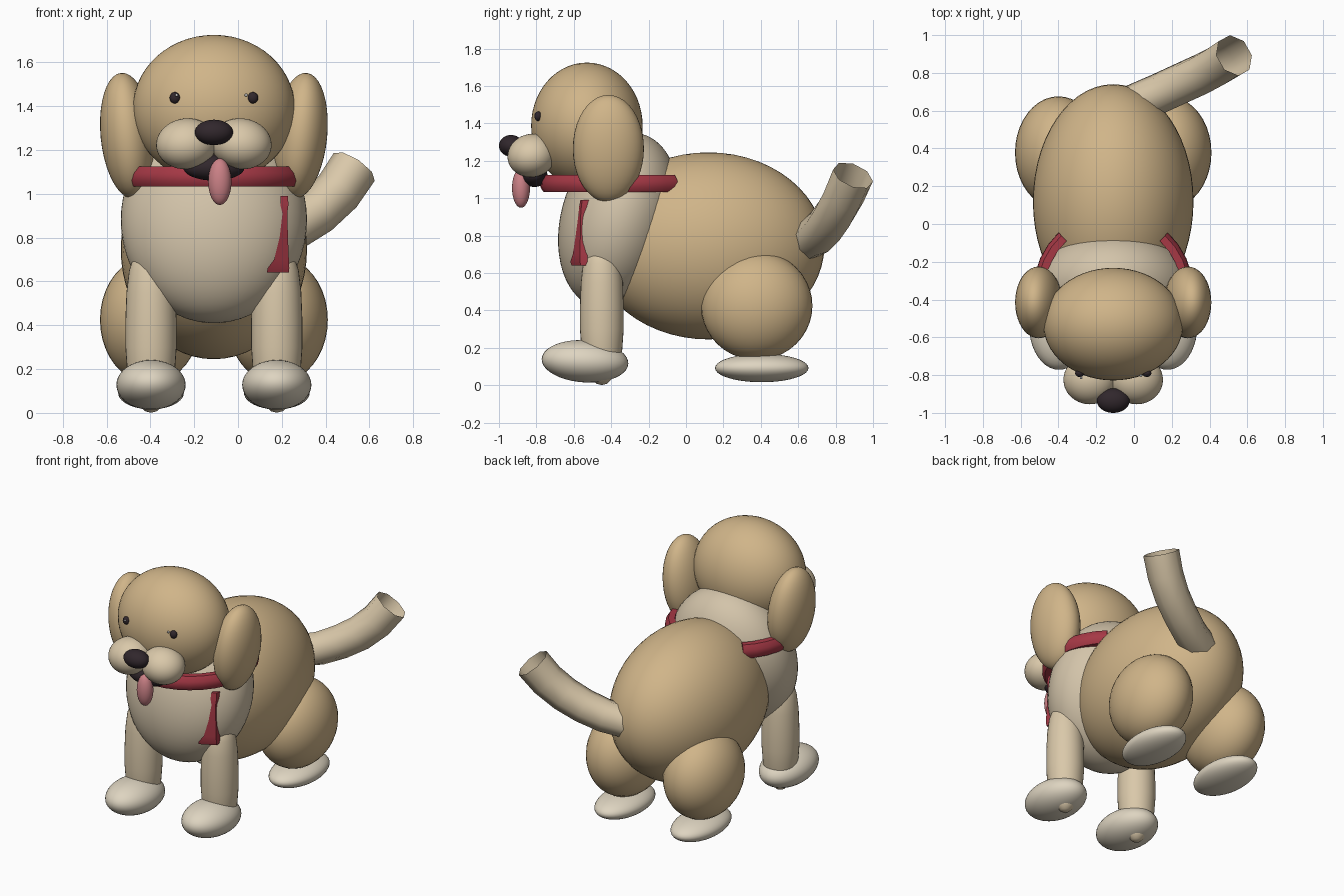
import bpy, bmesh, math
from mathutils import Vector, Matrix, Euler

if "Cube" in bpy.data.objects:
    bpy.data.objects.remove(bpy.data.objects["Cube"])

CX = -0.11  # symmetry plane of the body (the tail sticks out to +x)


def material(name, r, g, b):
    m = bpy.data.materials.new(name)
    m.diffuse_color = (r, g, b, 1)
    m.use_nodes = True
    m.node_tree.nodes["Principled BSDF"].inputs["Base Color"].default_value = m.diffuse_color
    return m


TAN = material("tan", 0.63, 0.46, 0.25)
CREAM = material("cream", 0.70, 0.58, 0.40)
CHEST = material("chest_cream", 0.65, 0.55, 0.40)
PAW = material("paw_cream", 0.73, 0.66, 0.53)
RED = material("red", 0.38, 0.04, 0.06)
DARK = material("dark", 0.03, 0.02, 0.025)
PINK = material("pink", 0.60, 0.22, 0.24)
WHITE = material("white", 0.9, 0.9, 0.9)


def finish(name, bm, mat, smooth=True):
    bmesh.ops.recalc_face_normals(bm, faces=bm.faces)
    for f in bm.faces:
        f.smooth = smooth
    me = bpy.data.meshes.new(name)
    bm.to_mesh(me)
    bm.free()
    me.materials.append(mat)
    ob = bpy.data.objects.new(name, me)
    bpy.context.collection.objects.link(ob)
    return ob


def ball(name, mat, loc, size, rot=(0, 0, 0), seg=40):
    bm = bmesh.new()
    bmesh.ops.create_uvsphere(bm, u_segments=seg, v_segments=seg // 2, radius=1)
    mtx = Matrix.LocRotScale(Vector((CX + loc[0], loc[1], loc[2])), Euler(rot), Vector(size))
    bmesh.ops.transform(bm, matrix=mtx, verts=bm.verts)
    return finish(name, bm, mat)


def rings(name, mat, sections, smooth=True, caps=False):
    """Skin a list of equal-length point rings."""
    bm = bmesh.new()
    rows = [[bm.verts.new(p) for p in s] for s in sections]
    n = len(rows[0])
    for a, b in zip(rows, rows[1:]):
        for i in range(n):
            j = (i + 1) % n
            bm.faces.new((a[i], a[j], b[j], b[i]))
    if caps:
        bm.faces.new(rows[0])
        bm.faces.new(rows[-1])
    return finish(name, bm, mat, smooth)


# Body, chest and head
ball("body", TAN, (0, 0.12, 0.745), (0.425, 0.62, 0.50), seg=56)
ball("chest", CHEST, (0, -0.36, 0.88), (0.425, 0.31, 0.48), (math.radians(-15), 0, 0), seg=56)
ball("head", TAN, (0, -0.53, 1.388), (0.37, 0.298, 0.337), seg=56)

# Face
ball("nose", DARK, (0, -0.935, 1.28), (0.087, 0.065, 0.058))
ball("mouth", DARK, (0, -0.81, 1.12), (0.14, 0.07, 0.06))
ball("tongue", PINK, (0.027, -0.882, 1.055), (0.053, 0.048, 0.106))
ball("eye_highlight_left", WHITE, (-0.170, -0.815, 1.45), (0.007, 0.007, 0.007), seg=12)
ball("eye_highlight_right", WHITE, (0.147, -0.803, 1.45), (0.007, 0.007, 0.007), seg=12)

# Leg profile: height, radius
LEG = [(0.002, 0.005), (0.008, 0.028), (0.03, 0.05), (0.08, 0.085), (0.16, 0.107), (0.3, 0.117),
       (0.42, 0.117), (0.55, 0.112), (0.65, 0.1), (0.71, 0.08), (0.75, 0.045), (0.765, 0.005)]

# Mirrored pairs
for s, side in ((-1, "left"), (1, "right")):
    ball("ear_" + side, TAN, (s * 0.395, -0.415, 1.265), (0.122, 0.19, 0.288), (0, s * 0.1, 0))
    ball("eye_" + side, DARK, (s * 0.178, -0.79, 1.438), (0.024, 0.02, 0.026), seg=20)
    ball("muzzle_" + side, CREAM, (s * 0.125, -0.825, 1.228), (0.139, 0.13, 0.115), (0.2, s * 0.12, 0))
    ball("haunch_" + side, TAN, (s * 0.29, 0.378, 0.425), (0.23, 0.298, 0.29))
    ball("rear_foot_" + side, PAW, (s * 0.287, 0.405, 0.092), (0.15, 0.25, 0.076))
    ball("front_paw_" + side, PAW, (s * 0.287, -0.54, 0.128), (0.158, 0.232, 0.113), (-0.06, 0, 0))
    rings("front_leg_" + side, CREAM,
          [[(CX + s * 0.287 + r * math.cos(a * math.pi / 16), -0.45 + r * math.sin(a * math.pi / 16), z)
            for a in range(32)] for z, r in LEG], caps=True)

# Collar: open band sunk into the neck
sections = []
for i in range(25):
    a = math.radians(133 + 274 * i / 24)
    sec = []
    for dr, dz in ((-0.03, -0.045), (0.015, -0.047), (0.032, -0.02), (0.03, 0.015), (0.01, 0.045), (-0.03, 0.045)):
        r = 0.392 + dr
        sec.append((CX + r * math.cos(a), -0.355 + r * math.sin(a), 1.08 + dz))
    sections.append(sec)
collar = rings("collar", RED, sections, caps=True)

# Hanging strap on the chest: height, inner x, outer x, inner front y, outer front y
STRAP = [(0.99, 0.195, 0.228, -0.565, -0.555), (0.95, 0.193, 0.230, -0.572, -0.56),
         (0.91, 0.203, 0.225, -0.575, -0.563), (0.8, 0.19, 0.228, -0.59, -0.565),
         (0.7, 0.165, 0.232, -0.605, -0.567), (0.66, 0.135, 0.234, -0.618, -0.567),
         (0.64, 0.132, 0.232, -0.612, -0.562)]
strap = rings("strap", RED, [[(xl, yl, z), (xr, yr, z), (xr, yr + 0.04, z), (xl, yl + 0.06, z)]
                             for z, xl, xr, yl, yr in STRAP], caps=True)

# Tail: open eight-sided tube swept along a bent path
path = [Vector(p) for p in ((0.0, 0.635, 0.765), (0.13, 0.69, 0.795), (0.25, 0.745, 0.85),
                            (0.36, 0.795, 0.92), (0.455, 0.845, 1.01), (0.53, 0.893, 1.122))]
tube = []
for i, p in enumerate(path):
    t = (path[min(i + 1, 5)] - path[max(i - 1, 0)]).normalized()
    u = t.cross(Vector((0, 1, 0))).normalized()
    v = t.cross(u)
    r = 0.105 + 0.008 * i / 5
    tube.append([p + r * (u * math.cos(k * math.pi / 4) + v * math.sin(k * math.pi / 4)) for k in range(8)])
rings("tail", CREAM, tube)

# Crisp edges on the collar and strap
for ob in (collar, strap):
    bpy.ops.object.select_all(action='DESELECT')
    ob.select_set(True)
    bpy.context.view_layer.objects.active = ob
    bpy.ops.object.shade_smooth_by_angle(angle=math.radians(40))
